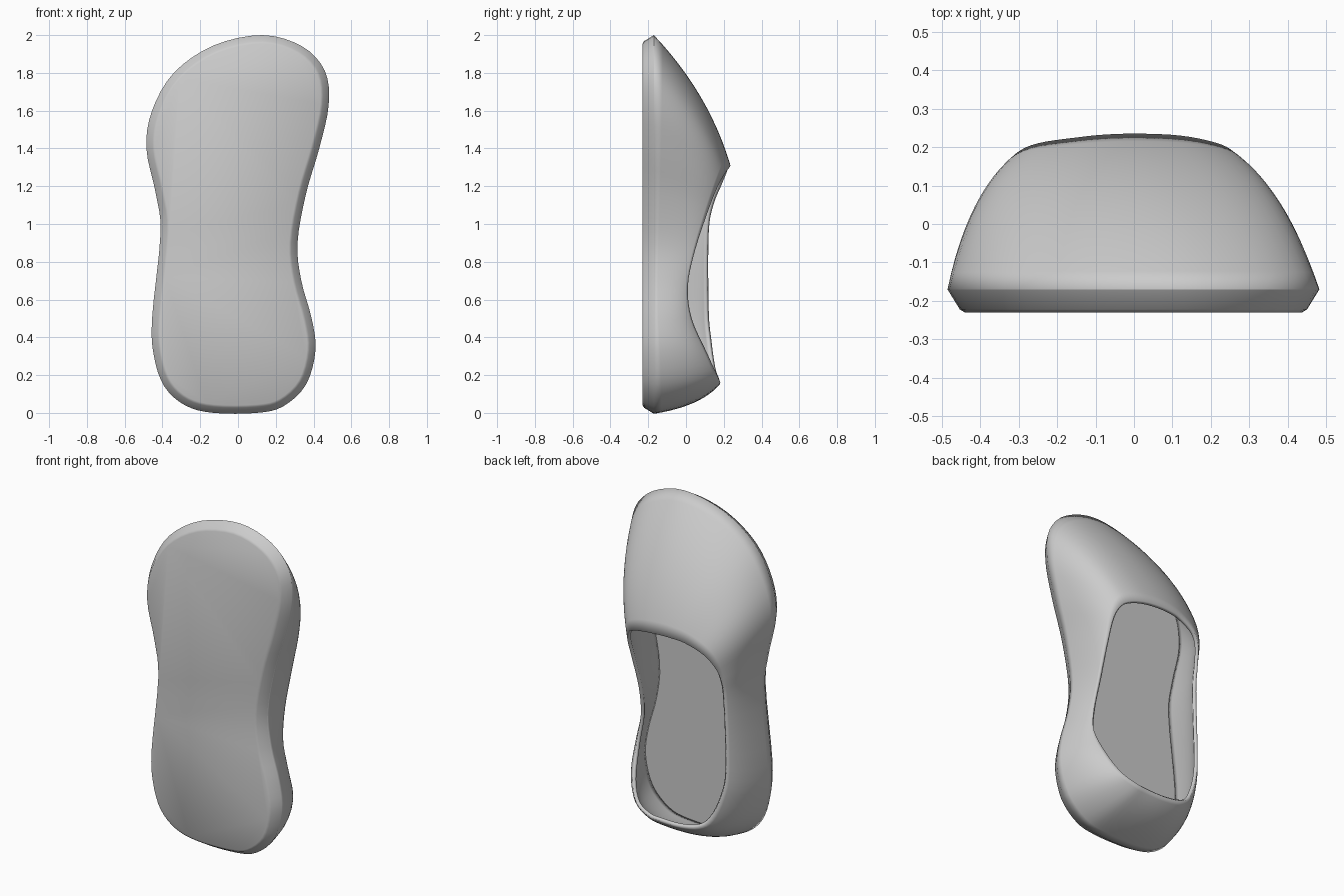
import bpy
import math
from mathutils import Vector

cube = bpy.data.objects.get("Cube")
if cube:
    bpy.data.objects.remove(cube, do_unlink=True)

SOLE_TOP, SOLE_BOTTOM = -0.17, -0.23
SUBDIV, RINGS = 4, 12

# Stations run from the toe tip, down the +x side, round the heel and back up.
# Each one pairs a sole edge point (x, z) with an opening rim point (x, y, z).
STATIONS = [
    (.13, 2, .02, .235, 1.31),
    (.34, 1.94, .12, .23, 1.3),
    (.46, 1.81, .2, .215, 1.28),
    (.48, 1.63, .25, .195, 1.25),
    (.43, 1.4, .28, .16, 1.18),
    (.36, 1.16, .285, .11, 1.05),
    (.315, .9, .285, .045, .85),
    (.335, .7, .295, .01, .67),
    (.39, .5, .31, .03, .5),
    (.41, .33, .28, .11, .32),
    (.36, .15, .22, .16, .21),
    (.24, .035, .13, .18, .165),
    (.1, 0, .05, .18, .155),
    (-.13, 0, -.08, .18, .155),
    (-.28, .04, -.2, .175, .18),
    (-.39, .14, -.27, .155, .24),
    (-.445, .3, -.33, .135, .38),
    (-.455, .5, -.355, .12, .55),
    (-.41, .95, -.345, .12, .95),
    (-.435, 1.16, -.335, .145, 1.1),
    (-.485, 1.4, -.305, .185, 1.2),
    (-.455, 1.6, -.25, .21, 1.26),
    (-.34, 1.8, -.15, .225, 1.3),
    (-.13, 1.945, -.07, .233, 1.31),
]


def closed_spline(points):
    """Catmull-Rom curve through a closed list of points."""
    n, out = len(points), []
    for i in range(n):
        a, b, c, d = (Vector(points[(i + k) % n]) for k in (-1, 0, 1, 2))
        for s in range(SUBDIV):
            t = s / SUBDIV
            out.append(b + (c - a) * (t / 2)
                       + (a * 2 - b * 5 + c * 4 - d) * (t * t / 2)
                       + (b * 3 - a - c * 3 + d) * (t ** 3 / 2))
    return out


def inset(ring, distance, y):
    """Move a sole outline inward and place it at depth y."""
    n, out = len(ring), []
    for i, p in enumerate(ring):
        tangent = ring[(i + 1) % n] - ring[i - 1]
        inward = Vector((tangent.z, 0, -tangent.x)).normalized()
        q = p + inward * distance
        out.append(Vector((q.x, y, q.z)))
    return out


def loft(name, rings, material, capped=False):
    """Skin a list of equal closed rings."""
    n = len(rings[0])
    verts = [p for ring in rings for p in ring]
    faces = []
    for j in range(len(rings) - 1):
        for i in range(n):
            k = (i + 1) % n
            faces.append((j * n + i, j * n + k, (j + 1) * n + k, (j + 1) * n + i))
    if capped:
        faces.append(tuple(reversed(range(n))))
        faces.append(tuple(range(len(verts) - n, len(verts))))
    mesh = bpy.data.meshes.new(name)
    mesh.from_pydata(verts, [], faces)
    mesh.materials.append(material)
    obj = bpy.data.objects.new(name, mesh)
    bpy.context.collection.objects.link(obj)
    return obj


def smooth(obj):
    bpy.ops.object.select_all(action='DESELECT')
    obj.select_set(True)
    bpy.context.view_layer.objects.active = obj
    bpy.ops.object.shade_smooth_by_angle(angle=math.radians(35))


grey = bpy.data.materials.new("plain_grey")
grey.use_nodes = True
grey.diffuse_color = (0.6, 0.6, 0.6, 1)
grey.node_tree.nodes["Principled BSDF"].inputs["Base Color"].default_value = (0.6, 0.6, 0.6, 1)

outline = closed_spline([(s[0], SOLE_TOP, s[1]) for s in STATIONS])
rim = closed_spline([s[2:] for s in STATIONS])

# Upper: each station bulges from the sole edge to the rim of the foot opening
controls = []
for a, b in zip(outline, rim):
    reach = b - a
    lean = 0.2 + 0.35 * math.hypot(reach.x, reach.z)
    controls.append(a + Vector((reach.x * lean, reach.y * 0.72, reach.z * lean)))
rings = []
for j in range(RINGS + 1):
    t = j / RINGS
    rings.append([a * (1 - t) ** 2 + c * (2 * t * (1 - t)) + b * t * t
                  for a, c, b in zip(outline, controls, rim)])
upper = loft("upper", rings, grey)
shell = upper.modifiers.new("wall_thickness", 'SOLIDIFY')
shell.thickness = 0.02
shell.offset = -1
smooth(upper)

# Sole: slab with a chamfered lower edge
sole = loft("sole", [
    inset(outline, 0.045, SOLE_BOTTOM),
    inset(outline, 0.032, SOLE_BOTTOM + 0.008),
    inset(outline, 0, SOLE_TOP),
], grey, capped=True)
smooth(sole)
